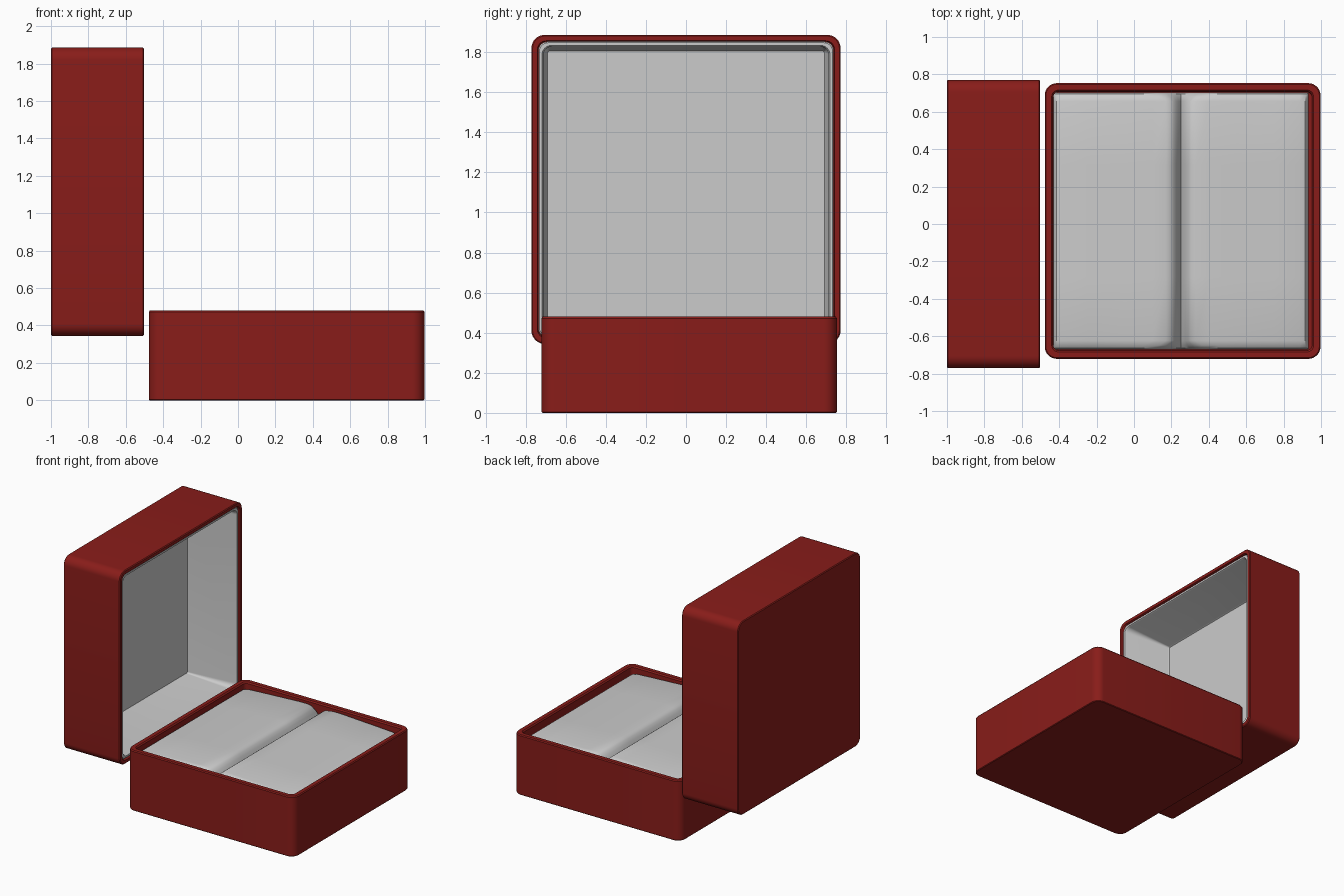
import bpy, bmesh, math
from mathutils import Vector

if "Cube" in bpy.data.objects:
    bpy.data.objects.remove(bpy.data.objects["Cube"])


def finish(name, bm, mat=None):
    bmesh.ops.recalc_face_normals(bm, faces=bm.faces[:])
    mesh = bpy.data.meshes.new(name)
    bm.to_mesh(mesh)
    bm.free()
    ob = bpy.data.objects.new(name, mesh)
    bpy.context.collection.objects.link(ob)
    if mat:
        mesh.materials.append(mat)
    bpy.ops.object.select_all(action='DESELECT')
    ob.select_set(True)
    bpy.context.view_layer.objects.active = ob
    bpy.ops.object.shade_smooth_by_angle(angle=math.radians(35))
    return ob


def rounded_loop(bm, half, radius, depth, place, n=8):
    """Ring of a rounded square at a depth, positioned by place(u, v, depth)."""
    ring = []
    for q, (sx, sy) in enumerate(((1, 1), (-1, 1), (-1, -1), (1, -1))):
        for i in range(n + 1):
            a = math.pi / 2 * (q + i / n)
            u = sx * (half - radius) + radius * math.cos(a)
            v = sy * (half - radius) + radius * math.sin(a)
            ring.append(bm.verts.new(place(u, v, depth)))
    return ring


def tray(name, sections, place, mat=None, caps=True):
    """Loft rounded squares (half, radius, depth) into a closed shell."""
    bm = bmesh.new()
    rings = [rounded_loop(bm, *s, place) for s in sections]
    for a, b in zip(rings, rings[1:]):
        for i in range(len(a)):
            j = (i + 1) % len(a)
            bm.faces.new((a[i], a[j], b[j], b[i]))
    if caps:
        bm.faces.new(rings[0])
        bm.faces.new(rings[-1])
    return finish(name, bm, mat)


red = bpy.data.materials.new("red_cover")
red.diffuse_color = (0.25, 0.012, 0.01, 1)
red.use_nodes = True
red.node_tree.nodes["Principled BSDF"].inputs["Base Color"].default_value = red.diffuse_color


def base_place(u, v, d):
    return Vector((0.26 + u, 0.016 + v, d))


def lid_place(u, v, d):
    return Vector((-1.0 + d, u, 1.115 + v))


# Base box: outer wall, rim and inner wall
tray("base_shell", [(0.732, 0.06, 0.0), (0.737, 0.065, 0.005), (0.737, 0.065, 0.472),
                    (0.731, 0.06, 0.48), (0.70, 0.035, 0.48),
                    (0.692, 0.03, 0.47), (0.69, 0.03, 0.10)], base_place, red)

# Upright lid: open towards +x
tray("lid_shell", [(0.765, 0.06, 0.0), (0.771, 0.066, 0.006), (0.771, 0.066, 0.492),
                   (0.765, 0.06, 0.498), (0.742, 0.045, 0.498),
                   (0.738, 0.045, 0.49), (0.738, 0.045, 0.04)], lid_place, red)

# Lid lining: tapering walls with a thin lip
tray("lid_lining", [(0.737, 0.045, 0.05), (0.737, 0.045, 0.482), (0.732, 0.045, 0.488),
                    (0.718, 0.045, 0.488), (0.712, 0.042, 0.478),
                    (0.696, 0.012, 0.08), (0.69, 0.008, 0.07)], lid_place)

# Cushion: two soft pads rolling down into the ring slot at x = 0.25
slot = 0.25
half_profile = [(0.0, 0.385), (0.012, 0.41), (0.025, 0.435), (0.04, 0.455), (0.055, 0.466),
                (0.08, 0.472), (0.15, 0.471), (0.30, 0.465), (0.50, 0.455), (0.635, 0.447),
                (0.665, 0.440), (0.678, 0.425), (0.682, 0.40), (0.682, 0.15)]
profile = [(-x, z) for x, z in reversed(half_profile[1:])] + half_profile
# Rows from end to centre: y offset, height drop, slot widening
half_rows = [(0.686, 0.30, 2.0), (0.686, 0.045, 2.0), (0.680, 0.018, 1.9),
             (0.665, 0.006, 1.6), (0.640, 0.0, 1.0), (0.3, 0.0, 1.0)]
rows = [(-y, d, w) for y, d, w in half_rows] + list(reversed(half_rows))
bm = bmesh.new()
grid = []
for y, drop, widen in rows:
    row = []
    for x, z in profile:
        fade = max(0.0, 1 - abs(x) / 0.3)
        wx = x * (1 + (widen - 1) * fade)
        row.append(bm.verts.new((slot + wx, 0.016 + y, max(0.12, z - drop))))
    grid.append(row)
for a, b in zip(grid, grid[1:]):
    for i in range(len(a) - 1):
        bm.faces.new((a[i], a[i + 1], b[i + 1], b[i]))
finish("ring_cushion", bm)
